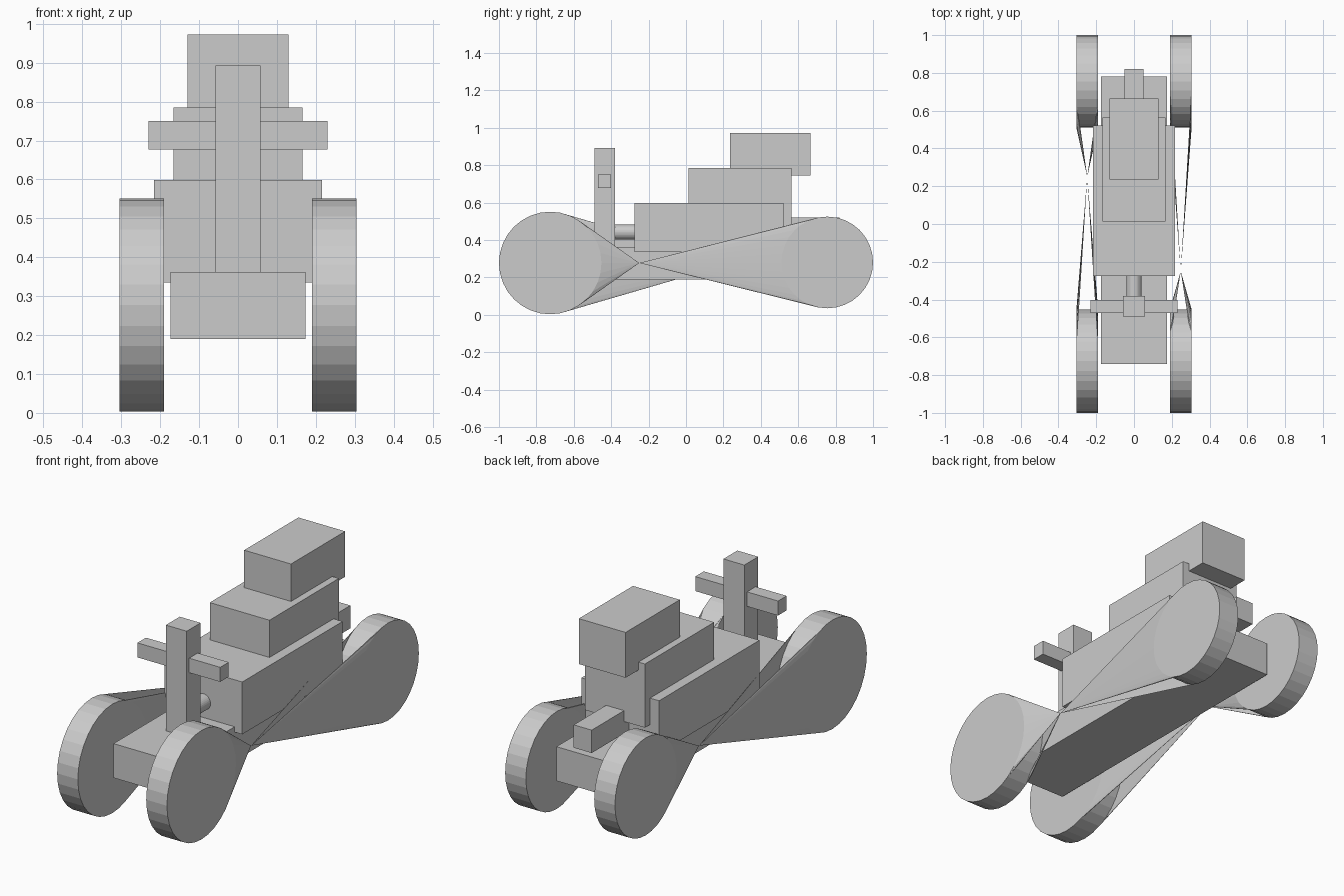
import bpy, bmesh
from math import sin, cos, tau, pi

if "Cube" in bpy.data.objects:
    bpy.data.objects.remove(bpy.data.objects["Cube"])


def make_object(name, bm):
    bmesh.ops.recalc_face_normals(bm, faces=bm.faces)
    mesh = bpy.data.meshes.new(name)
    bm.to_mesh(mesh)
    bm.free()
    obj = bpy.data.objects.new(name, mesh)
    bpy.context.collection.objects.link(obj)
    return obj


def box(name, half_x, y, z):
    bm = bmesh.new()
    bmesh.ops.create_cube(bm, size=1)
    for v in bm.verts:
        v.co = (v.co.x * 2 * half_x,
                y[0] + (v.co.y + 0.5) * (y[1] - y[0]),
                z[0] + (v.co.z + 0.5) * (z[1] - z[0]))
    return make_object(name, bm)


def cylinder(name, axis, centre, radius, length, sides=32):
    bpy.ops.mesh.primitive_cylinder_add(
        vertices=sides, radius=radius, depth=length, location=centre,
        rotation=(0, pi / 2, 0) if axis == 'X' else (pi / 2, 0, 0))
    bpy.context.object.name = name


def belt_half(name, side, hub_y, hub_z, radius, pinch_y, steps):
    """Two fans running from the wheel's inner and outer rims to the pinch."""
    bm = bmesh.new()
    toward = 1 if pinch_y > hub_y else -1
    for x in (INNER, OUTER):
        tip = bm.verts.new((side * MIDDLE, pinch_y, PINCH_Z))
        arc = [bm.verts.new((side * x,
                             hub_y + toward * radius * cos(tau * i / 32),
                             hub_z + radius * sin(tau * i / 32)))
               for i in range(-steps, steps + 1)]
        for a, b in zip(arc, arc[1:]):
            bm.faces.new((tip, a, b))
    return make_object(name, bm)


INNER, OUTER = 0.19, 0.305
MIDDLE = (INNER + OUTER) / 2
PINCH_Z = 0.277

# Stacked body
box("chassis", 0.174, (-0.74, 0.78), (0.19, 0.362))
box("body", 0.216, (-0.275, 0.522), (0.335, 0.598))
box("cabin", 0.166, (0.013, 0.563), (0.465, 0.785))
box("roof_block", 0.13, (0.235, 0.665), (0.745, 0.973))
box("rear_hitch", 0.05, (0.5, 0.82), (0.405, 0.52))

# Steering column, handlebar and connecting shaft
box("steering_column", 0.058, (-0.49, -0.38), (0.36, 0.893))
box("handlebar", 0.23, (-0.47, -0.402), (0.677, 0.75))
cylinder("steering_shaft", 'Y', (0, -0.325, 0.442), 0.04, 0.12)

# Wheels and the twisted belts pinched between them
wheels = {"front": (-0.726, 0.277, 0.274), "rear": (0.755, 0.28, 0.245)}
for side, label, pinch_y in ((1, "right", -0.25), (-1, "left", 0.25)):
    for end, (y, z, r) in wheels.items():
        cylinder(f"{end}_wheel_{label}", 'X', (side * MIDDLE, y, z), r, OUTER - INNER)
        steps = 6 if abs(pinch_y - y) < 0.7 else 7
        belt_half(f"{end}_belt_{label}", side, y, z, r, pinch_y, steps)
